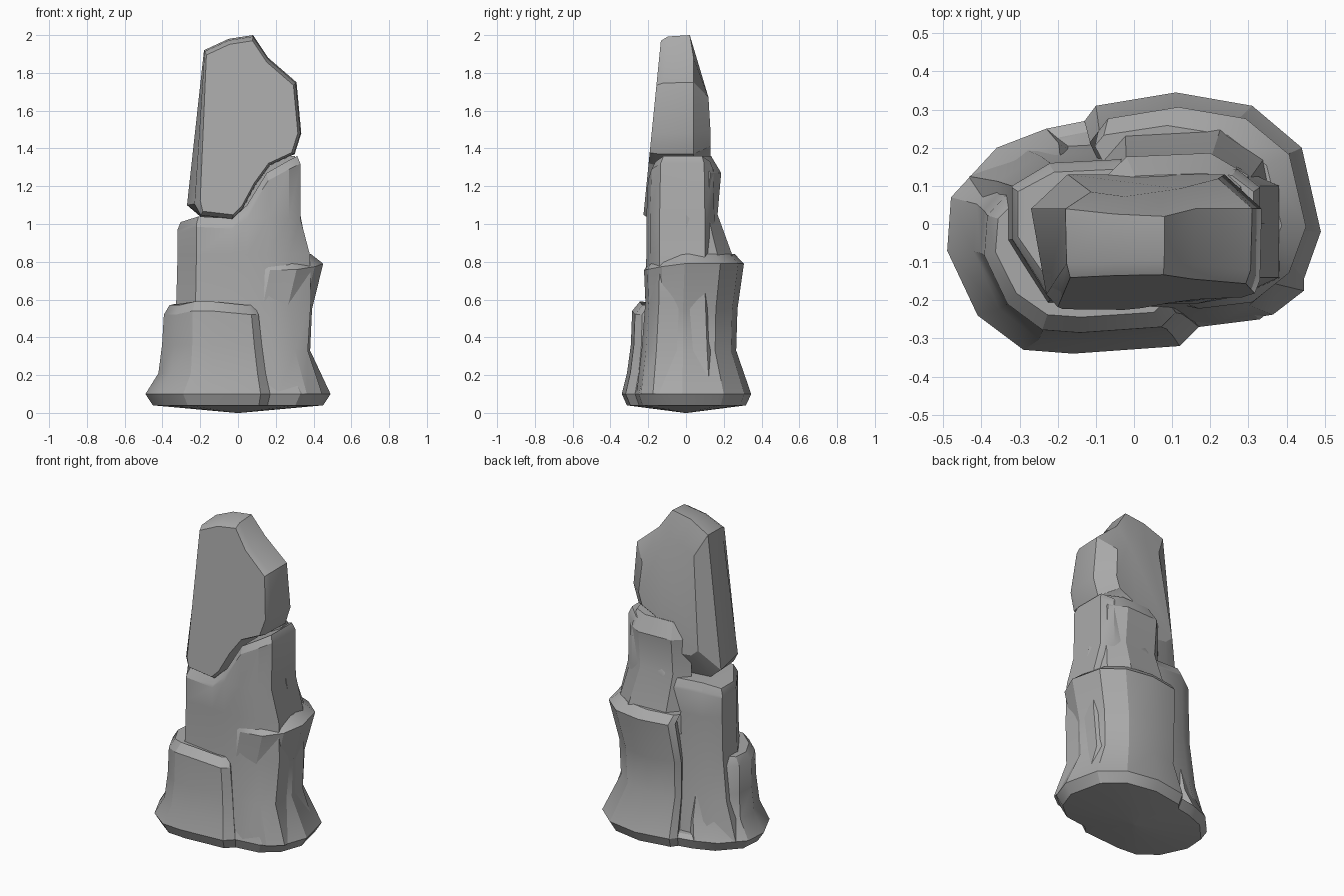
import bpy, bmesh
from math import radians

old = bpy.data.objects.get("Cube")
if old:
    bpy.data.objects.remove(old, do_unlink=True)

stone = bpy.data.materials.new("grey_stone")
stone.use_nodes = True
colour = (0.4, 0.4, 0.4, 1)
stone.diffuse_color = colour
stone.node_tree.nodes["Principled BSDF"].inputs["Base Color"].default_value = colour


def finish(name, bm, angle=28):
    """Turn a bmesh into a shaded stone object."""
    bmesh.ops.recalc_face_normals(bm, faces=bm.faces)
    mesh = bpy.data.meshes.new(name)
    bm.to_mesh(mesh)
    bm.free()
    mesh.materials.append(stone)
    obj = bpy.data.objects.new(name, mesh)
    bpy.context.collection.objects.link(obj)
    bpy.ops.object.select_all(action="DESELECT")
    obj.select_set(True)
    bpy.context.view_layer.objects.active = obj
    bpy.ops.object.shade_smooth_by_angle(angle=radians(angle))
    return obj


def skin(rings):
    """Join rings of points with quads; return the bmesh and its vertex rings."""
    bm = bmesh.new()
    loops = [[bm.verts.new(p) for p in ring] for ring in rings]
    for a, b in zip(loops, loops[1:]):
        for i in range(len(a)):
            j = (i + 1) % len(a)
            bm.faces.new((a[i], a[j], b[j], b[i]))
    return bm, loops


def loft(name, plan, levels, lift=lambda x, y, z: z):
    """Stack a plan at several heights: z, x scale, y scale, x shift, y shift."""
    rings = []
    for z, sx, sy, ox, oy in levels:
        ring = [(x * sx + ox, y * sy + oy) for x, y in plan]
        rings.append([(x, y, lift(x, y, z)) for x, y in ring])
    bm, loops = skin(rings)
    bm.faces.new(loops[0])
    bm.faces.new(loops[-1])
    return finish(name, bm)


# Flared foot with a shallow pointed underside
foot_plan = [(0.49, -0.02), (0.44, 0.2), (0.31, 0.31), (0.11, 0.345), (-0.1, 0.31),
             (-0.13, 0.27), (-0.23, 0.25), (-0.36, 0.2), (-0.48, 0.07), (-0.49, -0.07),
             (-0.41, -0.24), (-0.29, -0.33), (-0.16, -0.34), (0.12, -0.32),
             (0.17, -0.27), (0.33, -0.25), (0.44, -0.16)]
loft("foot", foot_plan, [(0, 0.02, 0.02, 0, 0), (0.04, 0.92, 0.92, 0, 0),
                         (0.1, 1, 1, 0, 0), (0.12, 0.9, 0.9, 0, 0)])

# Low block at the front right corner
low_plan = foot_plan[6:15] + [(0.1, 0)]
loft("low_block", low_plan, [(0.1, 1, 1, 0, 0), (0.21, 0.86, 0.89, 0, -0.01),
                             (0.36, 0.8, 0.8, -0.01, -0.02), (0.52, 0.76, 0.75, -0.02, -0.03),
                             (0.57, 0.68, 0.63, -0.03, -0.03)],
     lambda x, y, z: z + (0.02 if z > 0.5 and -0.3 < x < 0.05 else 0))

# Tall block wrapping the left side and back
side_plan = foot_plan[14:] + foot_plan[:6] + [(-0.05, 0.1), (0, -0.2)]
loft("side_block", side_plan, [(0.1, 1, 1, 0, 0), (0.33, 0.8, 0.77, -0.01, 0),
                               (0.55, 0.82, 0.79, -0.01, 0), (0.79, 0.88, 0.86, 0.02, 0.01),
                               (0.84, 0.79, 0.72, 0, 0.01)],
     lambda x, y, z: z + 0.2 * min(y + 0.05, 0) if z > 0.6 else z)

# Middle column: x, front y, back y and top height across its stepped top
steps = [(-0.32, -0.04, 0.1, 1.01), (-0.22, -0.2, 0.16, 1.04), (-0.03, -0.21, 0.17, 1.03),
         (0.05, -0.21, 0.17, 1.1), (0.16, -0.21, 0.16, 1.27), (0.27, -0.19, 0.15, 1.33),
         (0.33, -0.14, 0.1, 1.36)]
around = [(x, f, t) for x, f, b, t in steps] + [(x, b, t) for x, f, b, t in reversed(steps)]
rings = []
for z, sx, sy in [(0.1, 1.35, 1.25), (0.33, 1.12, 1.12), (0.6, 1.02, 1.02),
                  (0.84, 1, 1), (1.03, 1, 1), (1.33, 1, 0.96), (2, 0.95, 0.85)]:
    inset = 0 if z > 1.4 else 0.04
    rings.append([(x * sx + (0.05 if x > 0.3 and 0.5 < z < 1 else 0), y * sy,
                   min(z, t - inset - (1.33 - z) * 0.05 * (z < 1.4))) for x, y, t in around])
bm, loops = skin(rings)
cap, last = loops[-1], len(around) - 1
for i in range(len(steps) - 1):
    bm.faces.new((cap[i], cap[i + 1], cap[last - i - 1], cap[last - i]))
bm.faces.new(loops[0])
finish("middle_column", bm)

# Shoulder at the back, running up under the head
shoulder_plan = [(-0.1, 0.1), (-0.02, 0.18), (0.2, 0.19), (0.3, 0.13), (0.33, 0), (0, 0)]
loft("back_shoulder", shoulder_plan, [(0.7, 1.15, 1.35, 0, 0), (0.83, 1.13, 1.3, 0, 0),
                                      (1.05, 1, 0.88, 0, 0), (1.27, 1, 0.98, 0, 0),
                                      (1.36, 0.85, 0.7, 0.02, 0)])

# Head slab: front outline, leaning back, with a bulging back
outline = [(-0.18, 1.92), (-0.05, 1.98), (0.08, 2), (0.16, 1.88), (0.31, 1.75),
           (0.335, 1.48), (0.3, 1.37), (0.17, 1.31), (0.09, 1.2), (0.02, 1.07),
           (-0.03, 1.02), (-0.2, 1.04), (-0.27, 1.1)]


def lean(z):
    return -0.225 + 0.1 * (z - 1.05)


def head_ring(scale, depth, left=-1):
    ring = []
    for x, z in outline:
        x, z = 0.03 + (x - 0.03) * scale, 1.5 + (z - 1.5) * scale
        ring.append((max(x, left), depth(z), z))
    return ring


def back(limit):
    return lambda z: min(limit, 0.02 + (2 - z) * 0.3)


bm, loops = skin([head_ring(0.94, lean, -0.2), head_ring(0.985, lambda z: lean(z) + 0.035, -0.23),
                  head_ring(1, back(0.04)), head_ring(0.68, back(0.13))])
bm.faces.new(loops[0])
bm.faces.new(loops[-1])
finish("head_slab", bm)
